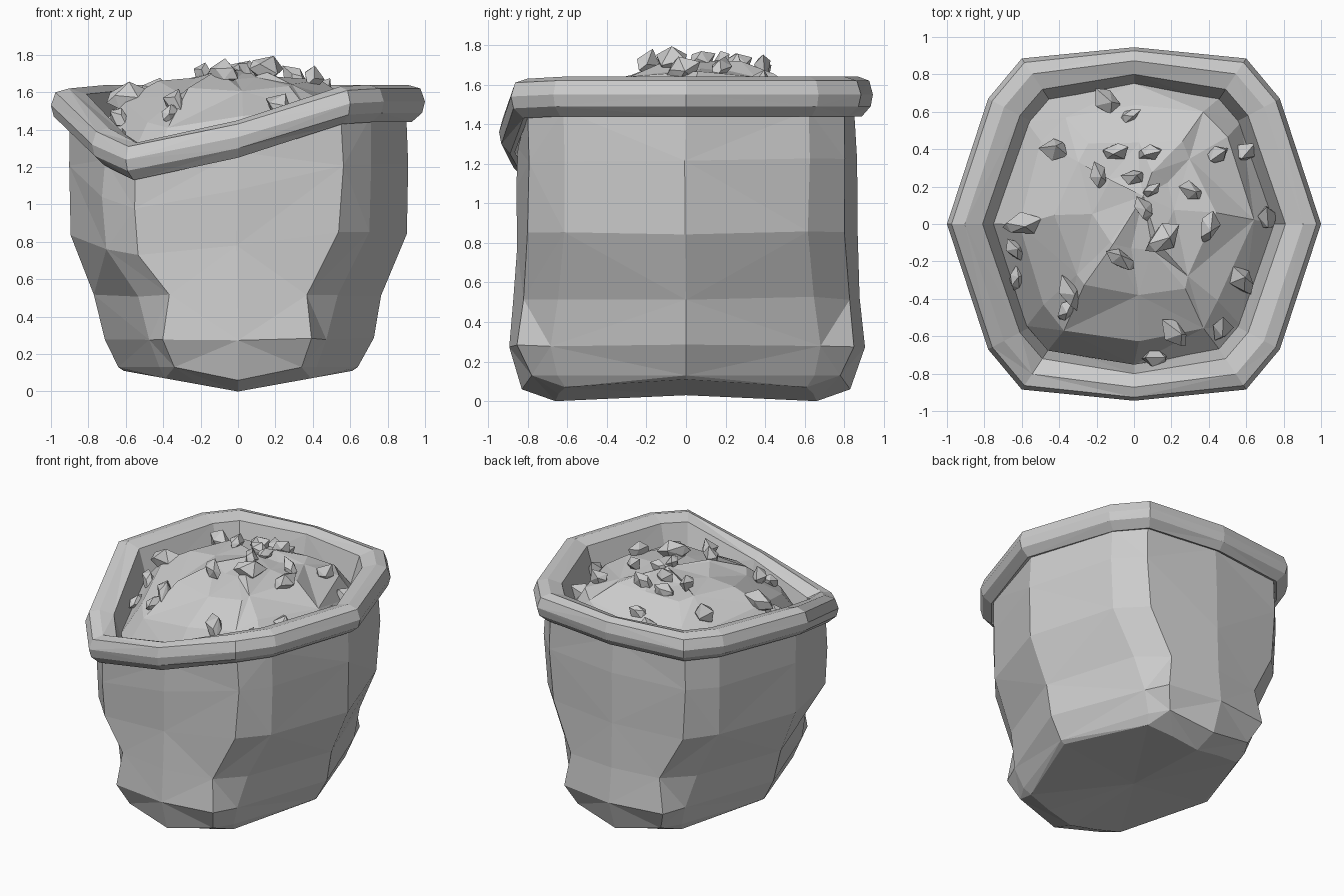
import bpy, bmesh, math, random
from mathutils import Vector, Matrix
from mathutils.bvhtree import BVHTree

random.seed(4)
if "Cube" in bpy.data.objects:
    bpy.data.objects.remove(bpy.data.objects["Cube"])

grey = bpy.data.materials.new("plain_grey")
grey.use_nodes = True
COLOR = (0.6, 0.6, 0.6, 1)
grey.diffuse_color = COLOR
grey.node_tree.nodes["Principled BSDF"].inputs["Base Color"].default_value = COLOR

# How far the opening sags at each of the twelve corners
DIP = [0, 0, 0, 0, 0, 0, 0.02, 0.23, 0.31, 0.19, 0.01, 0]


def twelve(side, b, a, mid):
    """Mirror a quarter outline into a twelve-sided loop."""
    quarter = [(side, 0), b, a, (0, mid)]
    back = quarter + [(-x, y) for x, y in quarter[2::-1]]
    return [Vector(p) for p in back + [(x, -y) for x, y in back[5:0:-1]]]


def finish(bm, name):
    bmesh.ops.recalc_face_normals(bm, faces=bm.faces)
    mesh = bpy.data.meshes.new(name)
    bm.to_mesh(mesh)
    mesh.materials.append(grey)
    obj = bpy.data.objects.new(name, mesh)
    bpy.context.collection.objects.link(obj)


def loft(bm, rings):
    """Skin rings of points with triangles meeting at alternate corners."""
    rows = [[bm.verts.new(p) for p in ring] for ring in rings]
    for j, (low, high) in enumerate(zip(rows, rows[1:])):
        for i in range(12):
            k = (i + 1) % 12
            if (i + j) % 2:
                bm.faces.new((low[i], low[k], high[k]))
                bm.faces.new((low[i], high[k], high[i]))
            else:
                bm.faces.new((low[i], low[k], high[i]))
                bm.faces.new((low[k], high[k], high[i]))
    return rows


def fan(bm, row, point):
    tip = bm.verts.new(point)
    for i in range(12):
        bm.faces.new((row[i], row[(i + 1) % 12], tip))


def jitter(amount):
    return Vector([random.uniform(-amount, amount) for _ in range(3)])


# Sack body: height, side, two corner points and middle
LAYERS = [
    (0.13, 0.64, (0.42, 0.65), (0.34, 0.78), 0.83),
    (0.28, 0.72, (0.47, 0.68), (0.40, 0.85), 0.90),
    (0.52, 0.77, (0.54, 0.64), (0.36, 0.82), 0.87),
    (0.85, 0.90, (0.70, 0.62), (0.53, 0.80), 0.86),
    (1.22, 0.91, (0.72, 0.62), (0.56, 0.80), 0.86),
    (1.47, 0.90, (0.71, 0.62), (0.55, 0.80), 0.85),
]
rings = []
for z, *outline in LAYERS:
    ring = []
    for i, p in enumerate(twelve(*outline)):
        h = z - DIP[i] * max(0, min(1, (z - 0.5) / 0.95))
        if z < 0.2 and i % 6 == 3:
            h = 0.06
        ring.append(Vector((p.x, p.y, h)) + jitter(0.008 if 0.2 < z < 1.3 else 0))
    rings.append(ring)

# Sagging keel underneath
base = twelve(0.61, (0.39, 0.61), (0.20, 0.645), 0.66)
keel = [(p.x, p.y, 0.11 * abs(p.x) / 0.61) for p in base]
bm = bmesh.new()
rows = loft(bm, [keel] + rings)
fan(bm, rows[0], (0, 0, 0.03))
finish(bm, "sack_body")

# Rolled rim, from under the lip, around the outside and down the inner wall
outer = twelve(1.0, (0.78, 0.67), (0.60, 0.885), 0.945)
inner = twelve(0.81, (0.61, 0.58), (0.49, 0.72), 0.80)
SECTION = [(0.55, 1.45), (0.38, 1.44), (0.08, 1.49), (0, 1.55),
           (0.13, 1.62), (0.5, 1.64), (1, 1.61), (1.45, 1.33)]
rings = []
for t, z in SECTION:
    ring = []
    for i in range(12):
        p = outer[i].lerp(inner[i], t)
        ring.append((p.x, p.y, z - DIP[i]))
    rings.append(ring)
bm = bmesh.new()
loft(bm, rings)
finish(bm, "rolled_rim")

# Heaped filling: scale from the rim, height, share of the sag
bm = bmesh.new()
rings = []
for scale, z, sag in [(0.94, 1.40, 0.7), (0.78, 1.54, 0.4), (0.52, 1.64, 0.15), (0.25, 1.69, 0)]:
    ring = []
    for i, p in enumerate(inner):
        rough = jitter(0.03 if scale < 0.9 else 0)
        ring.append(Vector((p.x * scale, p.y * scale + 0.1 * (0.94 - scale), z - DIP[i] * sag)) + rough)
    rings.append(ring)
rows = loft(bm, rings)
fan(bm, rows[-1], (0.05, 0.15, 1.72))
surface = BVHTree.FromBMesh(bm)
finish(bm, "heaped_filling")


def stone(bm, x, y, length, angle, pitch):
    """Jagged shard resting in the filling, tilted by its pitch."""
    hit = surface.ray_cast(Vector((x, y, 3)), Vector((0, 0, -1)))[0]
    if hit is None:
        return
    turn = Matrix.Rotation(math.radians(angle), 3, "Z") @ Matrix.Rotation(-pitch, 3, "Y")
    points = [(-length * 0.55, 0, 0), (length * 0.6, 0.01, 0)]
    for along, width in ((-0.25, 0.32), (0.15, 0.42)):
        for k in range(4):
            a = k * math.tau / 4 + along * 2
            r = length * width * random.uniform(0.7, 1.2)
            shift = random.uniform(-0.12, 0.12)
            points.append(((along + shift) * length, r * math.cos(a) * 0.8, r * math.sin(a)))
    center = hit + Vector((0, 0, 0.015))
    verts = [bm.verts.new(center + turn @ Vector(p)) for p in points]
    bmesh.ops.convex_hull(bm, input=verts)


# Loose stones: x, y, length, heading in degrees
STONES = [
    (-0.14, 0.65, 0.19, 125), (-0.02, 0.58, 0.12, 20), (-0.42, 0.40, 0.17, 170),
    (-0.10, 0.39, 0.14, 10), (0.08, 0.38, 0.15, 0), (-0.19, 0.26, 0.14, 100),
    (0.00, 0.25, 0.14, 165), (0.09, 0.18, 0.12, 30), (0.05, 0.08, 0.14, 110),
    (0.31, 0.17, 0.17, 150), (0.45, 0.37, 0.15, 20), (0.59, 0.38, 0.17, 35),
    (0.71, 0.17, 0.16, 100), (0.71, 0.03, 0.18, 80), (0.40, -0.02, 0.17, 70),
    (-0.60, 0.00, 0.20, 10), (-0.63, -0.14, 0.15, 120), (-0.63, -0.29, 0.13, 80),
    (-0.07, -0.19, 0.16, 145), (-0.34, -0.37, 0.19, 110), (-0.36, -0.46, 0.13, 50),
    (0.58, -0.30, 0.18, 120), (0.22, -0.58, 0.19, 130), (0.47, -0.56, 0.17, 75),
    (0.12, -0.72, 0.18, 165),
]
bm = bmesh.new()
for s in STONES:
    stone(bm, *s, random.uniform(0.3, 1.0))
# Broad slab lying across the top of the heap
stone(bm, 0.15, -0.08, 0.2, 35, 0)
loose = [v for v in bm.verts if not v.link_faces]
bmesh.ops.delete(bm, geom=loose, context="VERTS")
finish(bm, "loose_stones")
